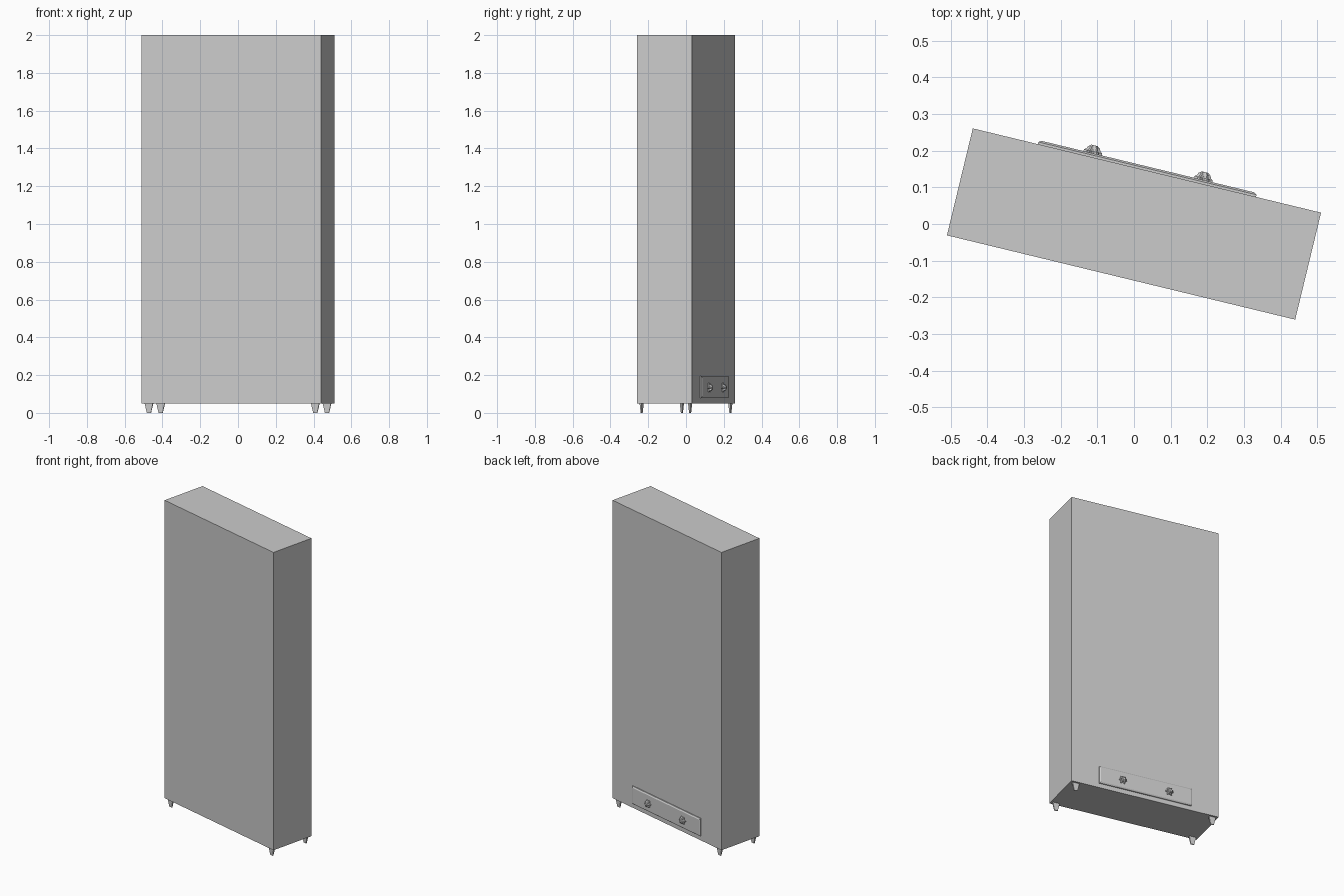
import bpy, bmesh
from math import cos, sin, pi, radians
from mathutils import Matrix

if "Cube" in bpy.data.objects:
    bpy.data.objects.remove(bpy.data.objects["Cube"])

TURN = Matrix.Rotation(radians(-13.6), 4, 'Z')  # whole model is turned about z


def loft(name, rings):
    """Skin a stack of equal-length rings, capped at both ends."""
    bm = bmesh.new()
    loops = [[bm.verts.new(p) for p in ring] for ring in rings]
    n = len(loops[0])
    for a, b in zip(loops, loops[1:]):
        for i in range(n):
            j = (i + 1) % n
            bm.faces.new((a[i], a[j], b[j], b[i]))
    bm.faces.new(loops[0])
    bm.faces.new(loops[-1])
    bmesh.ops.recalc_face_normals(bm, faces=bm.faces)
    bm.transform(TURN)
    mesh = bpy.data.meshes.new(name)
    bm.to_mesh(mesh)
    bm.free()
    ob = bpy.data.objects.new(name, mesh)
    bpy.context.collection.objects.link(ob)
    return ob


def rect_z(cx, cy, hx, hy, z):
    return [(cx + sx * hx, cy + sy * hy, z) for sx, sy in ((-1, -1), (1, -1), (1, 1), (-1, 1))]


def rect_y(hx, hz, y, cz):
    return [(sx * hx, y, cz + sz * hz) for sx, sz in ((-1, -1), (1, -1), (1, 1), (-1, 1))]


def star_y(cx, cz, outer, inner, y, lobes=6):
    ring = []
    for i in range(lobes * 4):
        r = outer if i % 4 in (0, 1) else inner
        t = 2 * pi * (i - 0.5) / (lobes * 4)
        ring.append((cx + r * cos(t), y, cz + r * sin(t)))
    return ring


# cabinet body
loft("panel_body", [rect_z(0, 0, 0.4885, 0.15, z) for z in (0.05, 2.0)])

# tapered flat feet
for side, sx in (("left", -1), ("right", 1)):
    for end, sy in (("front", -1), ("back", 1)):
        loft(f"foot_{end}_{side}", [rect_z(sx * 0.453, sy * 0.132, 0.011, 0.003, 0),
                                    rect_z(sx * 0.453, sy * 0.132, 0.0225, 0.006, 0.051)])

# chamfered plate low on the back
loft("back_plate", [rect_y(0.306, 0.058, 0.149, 0.137), rect_y(0.306, 0.058, 0.156, 0.137),
                    rect_y(0.298, 0.050, 0.161, 0.137)])

# lobed knobs on the plate
for side, sx in (("left", -1), ("right", 1)):
    x, z = sx * 0.155, 0.134
    loft(f"knob_{side}", [star_y(x, z, 0.026, 0.018, 0.160), star_y(x, z, 0.026, 0.018, 0.166),
                          star_y(x, z, 0.020, 0.014, 0.170), star_y(x, z, 0.017, 0.013, 0.177),
                          star_y(x, z, 0.009, 0.008, 0.183)])
